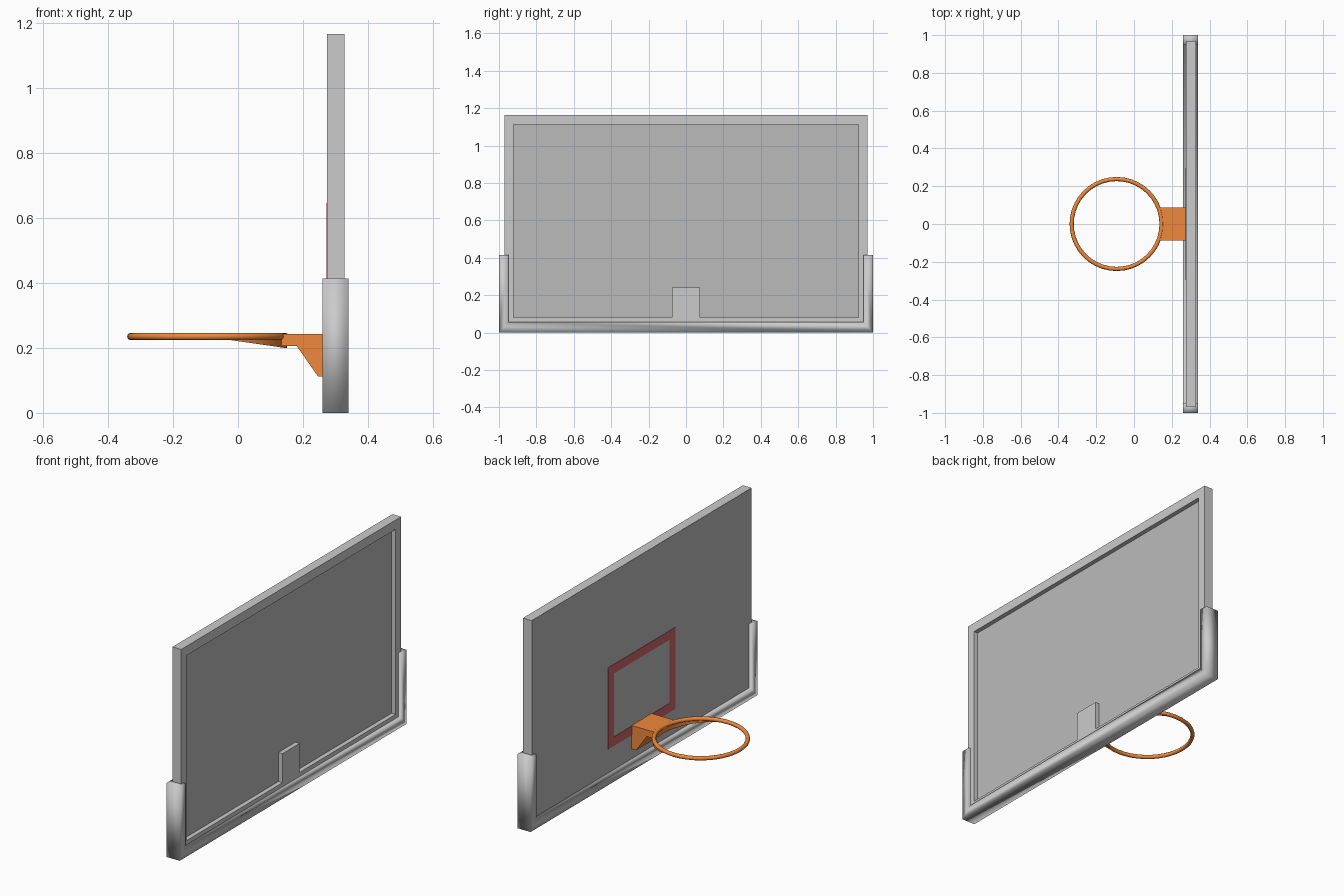
import bpy, bmesh
from math import cos, sin, asin, radians
from mathutils import Vector

if "Cube" in bpy.data.objects:
    bpy.data.objects.remove(bpy.data.objects["Cube"])


def material(name, rgb):
    m = bpy.data.materials.new(name)
    m.diffuse_color = (*rgb, 1)
    m.use_nodes = True
    m.node_tree.nodes["Principled BSDF"].inputs["Base Color"].default_value = m.diffuse_color
    return m


ORANGE = material("orange_paint", (0.87, 0.25, 0.045))
RED = material("red_paint", (0.6, 0.13, 0.14))
DARK = material("dark_panel", (0.5, 0.5, 0.5))


def rect(a0, a1, b0, b1):
    return [(a0, b0), (a1, b0), (a1, b1), (a0, b1)]


def plate(name, loops, axis, lo, hi, mat=None):
    """Fill flat outline loops (later loops are holes) and extrude along an axis."""
    place = {"x": lambda a, b: (lo, a, b),
             "y": lambda a, b: (a, lo, b),
             "z": lambda a, b: (a, b, lo)}[axis]
    normal = Vector([float(c == axis) for c in "xyz"])
    bm = bmesh.new()
    edges = []
    for loop in loops:
        vs = [bm.verts.new(place(*p)) for p in loop]
        pairs = list(zip(vs, vs[1:] + vs[:1]))
        if len(loops) == 1:
            bm.faces.new(vs)
        else:
            edges += [bm.edges.new(p) for p in pairs]
    if edges:
        bmesh.ops.triangle_fill(bm, edges=edges, use_beauty=True, normal=normal)
    ext = bmesh.ops.extrude_face_region(bm, geom=bm.faces[:], use_keep_orig=True)
    moved = [g for g in ext["geom"] if isinstance(g, bmesh.types.BMVert)]
    bmesh.ops.translate(bm, verts=moved, vec=normal * (hi - lo))
    bmesh.ops.recalc_face_normals(bm, faces=bm.faces[:])
    mesh = bpy.data.meshes.new(name)
    bm.to_mesh(mesh)
    bm.free()
    ob = bpy.data.objects.new(name, mesh)
    bpy.context.collection.objects.link(ob)
    if mat:
        mesh.materials.append(mat)
    return ob


def smooth(ob, angle):
    bpy.ops.object.select_all(action="DESELECT")
    ob.select_set(True)
    bpy.context.view_layer.objects.active = ob
    bpy.ops.object.shade_smooth_by_angle(angle=radians(angle))


# Backboard: dark panel, flush at the front and recessed inside the frame at the back
plate("board_panel", [rect(-0.969, 0.969, 0.031, 1.164)], "x", 0.274, 0.303, DARK)

# Frame, with the mounting tab as part of its inner outline
inner = [(-0.922, 0.08), (-0.076, 0.08), (-0.076, 0.242), (0.076, 0.242),
         (0.076, 0.08), (0.922, 0.08), (0.922, 1.113), (-0.922, 1.113)]
plate("board_frame", [rect(-0.97, 0.97, 0.03, 1.165), inner], "x", 0.2745, 0.328)

# Target rectangle on the front
plate("target_square", [rect(-0.297, 0.297, 0.19, 0.645),
                        rect(-0.245, 0.245, 0.24, 0.595)], "x", 0.272, 0.2745, RED)

# Edge padding, a U shape around the lower edge
pad = plate("edge_padding", [[(-1, 0), (1, 0), (1, 0.414), (0.949, 0.414), (0.949, 0.057),
                              (-0.949, 0.057), (-0.949, 0.414), (-1, 0.414)]],
            "x", 0.26, 0.34)
smooth(pad, 180)

# Hoop ring
CX, R, TUBE = -0.092, 0.238, 0.011
bpy.ops.mesh.primitive_torus_add(location=(CX, 0, 0.235), major_radius=R, minor_radius=TUBE,
                                 major_segments=40, minor_segments=12)
ring = bpy.context.object
ring.name = "hoop_ring"
ring.data.materials.append(ORANGE)
smooth(ring, 40)


def arc(radius, half, n):
    return [(CX + radius * cos(half * (2 * i / n - 1)),
             radius * sin(half * (2 * i / n - 1))) for i in range(n + 1)]


# Bracket plate, its inner end following the ring
W = 0.088
plate("bracket_plate", [arc(R, asin(W / R), 8) + [(0.276, W), (0.276, -W)]],
      "z", 0.206, 0.243, ORANGE)

# Sloped support block under the bracket
plate("bracket_support", [[(0.18, 0.207), (0.276, 0.207), (0.276, 0.112), (0.246, 0.112)]],
      "y", -W, W, ORANGE)

# Curved skirt under the ring, deepest at the bracket
HALF = radians(75)
skirt = plate("ring_skirt", [arc(0.243, HALF, 20) + arc(0.233, HALF, 20)[::-1]],
              "z", 0.2, 0.236, ORANGE)
for v in skirt.data.vertices:
    if v.co.z < 0.21:
        t = min(1, max(0, (v.co.x + 0.03) / 0.18))
        v.co.z = 0.225 - 0.026 * t
smooth(skirt, 30)
